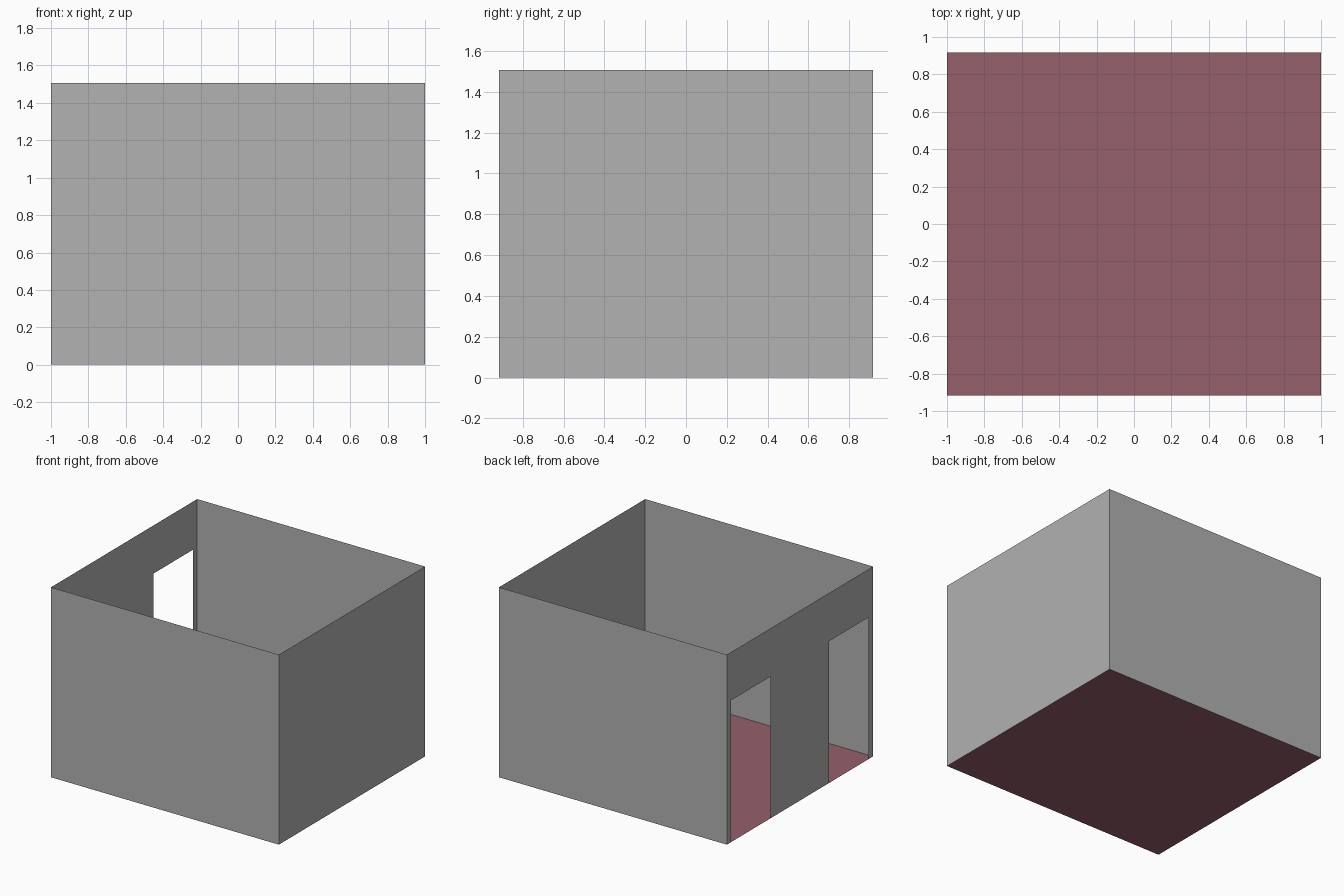
import bpy

if "Cube" in bpy.data.objects:
    bpy.data.objects.remove(bpy.data.objects["Cube"])

HX, HY, H = 1.0, 0.916, 1.507           # half width, half depth, wall height
DOOR_IN, DOOR_OUT, DOOR_H = 0.367, 0.862, 1.125


def material(name, rgb):
    mat = bpy.data.materials.new(name)
    mat.diffuse_color = (*rgb, 1)
    mat.use_nodes = True
    mat.node_tree.nodes["Principled BSDF"].inputs["Base Color"].default_value = mat.diffuse_color
    return mat


def panel(name, outline, mat):
    """One flat sheet from its outline."""
    mesh = bpy.data.meshes.new(name)
    mesh.from_pydata(outline, [], [range(len(outline))])
    mesh.materials.append(mat)
    obj = bpy.data.objects.new(name, mesh)
    bpy.context.collection.objects.link(obj)
    return obj


red = material("floor_red", (0.306, 0.117, 0.145))
grey = material("wall_grey", (0.445, 0.445, 0.445))

# Floor
panel("floor", [(-HX, -HY, 0), (HX, -HY, 0), (HX, HY, 0), (-HX, HY, 0)], red)

# Plain front and back walls
for name, y, s in (("front_wall", -HY, 1), ("back_wall", HY, -1)):
    panel(name, [(-s * HX, y, 0), (s * HX, y, 0), (s * HX, y, H), (-s * HX, y, H)], grey)

# Plain right wall
panel("right_wall", [(HX, -HY, 0), (HX, HY, 0), (HX, HY, H), (HX, -HY, H)], grey)

# Left wall: half outline with one doorway, mirrored for the other
half = [(HY, H), (HY, 0), (DOOR_OUT, 0), (DOOR_OUT, DOOR_H),
        (DOOR_IN, DOOR_H), (DOOR_IN, 0)]
profile = half + [(-y, z) for y, z in reversed(half)]
panel("left_wall_with_doorways", [(-HX, y, z) for y, z in profile], grey)
